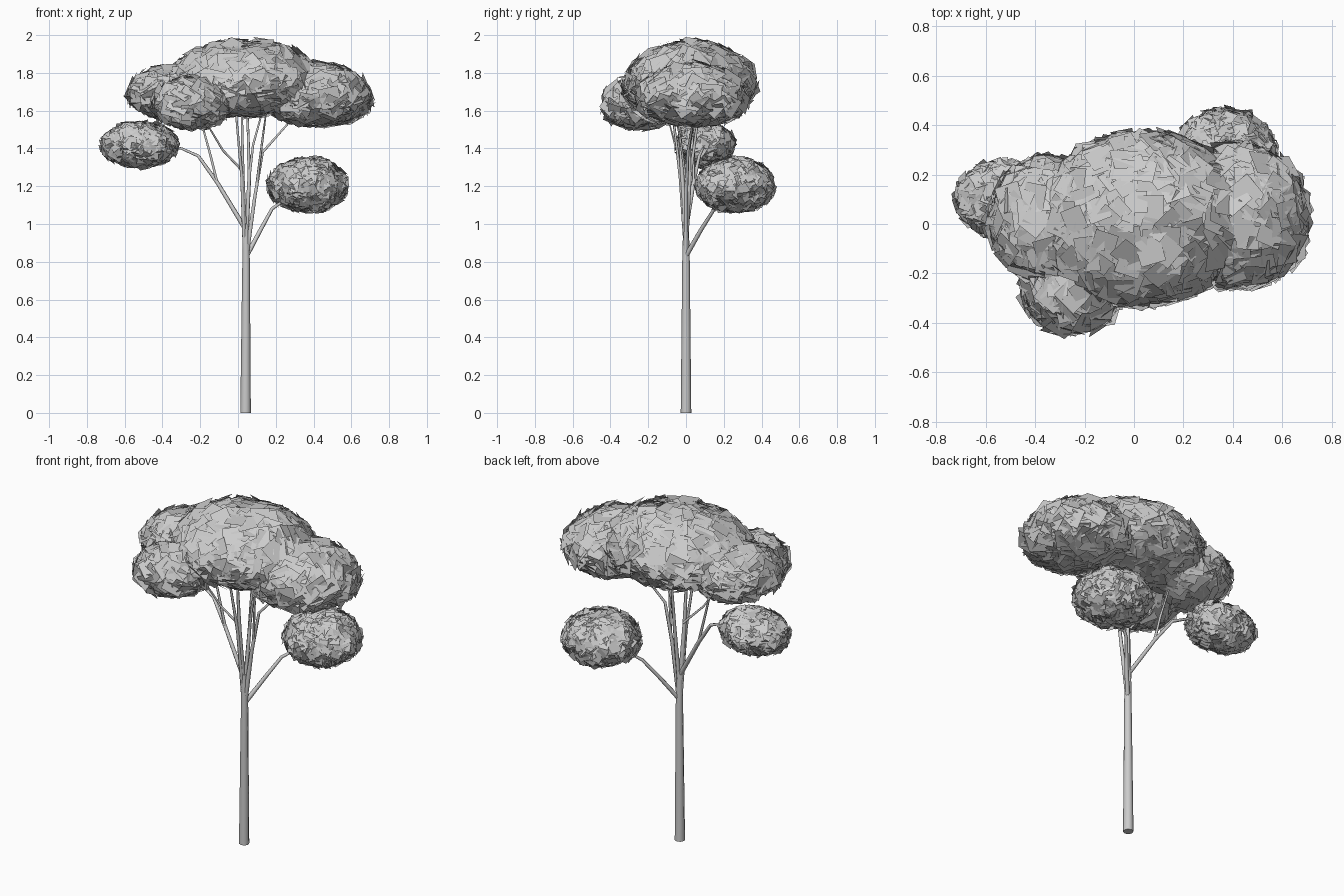
import bpy, math, random
from mathutils import Vector, Matrix

if "Cube" in bpy.data.objects:
    bpy.data.objects.remove(bpy.data.objects["Cube"])

random.seed(4)


def tube(name, pts, bevel_res=1, caps=True):
    """Tapered limb through (x, y, z, radius) points, converted to mesh."""
    cu = bpy.data.curves.new(name, 'CURVE')
    cu.dimensions = '3D'
    cu.bevel_depth = 1.0
    cu.bevel_resolution = bevel_res
    cu.use_fill_caps = caps
    sp = cu.splines.new('POLY')
    sp.points.add(len(pts) - 1)
    for p, (x, y, z, r) in zip(sp.points, pts):
        p.co = (x, y, z, 1)
        p.radius = r
    tmp = bpy.data.objects.new(name + "_path", cu)
    bpy.context.collection.objects.link(tmp)
    me = bpy.data.meshes.new_from_object(tmp.evaluated_get(bpy.context.evaluated_depsgraph_get()))
    bpy.data.objects.remove(tmp)
    ob = bpy.data.objects.new(name, me)
    bpy.context.collection.objects.link(ob)
    for f in me.polygons:
        f.use_smooth = len(f.vertices) == 4
    return ob


def inside(p, lobe):
    c, r, low = lobe
    d = Vector(p) - Vector(c)
    rz = r[2] if d.z > 0 else low
    return (d.x / r[0]) ** 2 + (d.y / r[1]) ** 2 + (d.z / rz) ** 2 < 0.92


def foliage(name, lobes, density, size, tilt):
    """Leaf cards scattered over the outer skin of merged flattened lobes."""
    verts, faces = [], []
    for lobe in lobes:
        c, r, low = lobe
        n = int(density * 4 * math.pi * ((r[0] * r[1] + r[0] * r[2] + r[1] * r[2]) / 3))
        for i in range(n):
            h = 1 - 2 * (i + 0.5) / n
            a = i * math.pi * (3 - math.sqrt(5))
            s = math.sqrt(1 - h * h)
            rz = r[2] if h > 0 else low
            u = Vector((s * math.cos(a), s * math.sin(a), h))
            p = Vector(c) + Vector((u.x * r[0], u.y * r[1], u.z * rz)) * random.uniform(0.94, 1.02)
            if any(inside(p, o) for o in lobes if o is not lobe):
                continue
            nrm = Vector((u.x / r[0], u.y / r[1], u.z / rz)).normalized()
            nrm += Vector([random.uniform(-tilt, tilt) for _ in range(3)])
            rot = nrm.to_track_quat('Z', 'Y').to_matrix() @ Matrix.Rotation(random.uniform(0, 6.28), 3, 'Z')
            k = size * random.uniform(0.8, 1.2) / 2
            b = len(verts)
            verts += [p + rot @ Vector((x * k, y * k, 0)) for x, y in ((-1, -1), (1, -1), (1, 1), (-1, 1))]
            faces.append((b, b + 1, b + 2, b + 3))
    me = bpy.data.meshes.new(name)
    me.from_pydata(verts, [], faces)
    ob = bpy.data.objects.new(name, me)
    bpy.context.collection.objects.link(ob)
    return ob


# Trunk
tube("trunk", [(0.04, 0, 0, 0.028), (0.041, 0, 0.3, 0.025), (0.042, 0, 0.6, 0.022),
               (0.043, 0, 0.8, 0.02), (0.04, 0, 1.0, 0.015)], 2)

# Limbs and twigs
limbs = {
    "left_limb": [(0.035, 0, 0.98, 0.013), (-0.11, 0.04, 1.22, 0.011), (-0.21, 0.07, 1.36, 0.009),
                  (-0.3, 0.09, 1.4, 0.007), (-0.5, 0.1, 1.42, 0.004)],
    "right_limb": [(0.045, 0, 0.83, 0.013), (0.12, 0.08, 0.97, 0.011), (0.18, 0.15, 1.08, 0.009),
                   (0.35, 0.26, 1.2, 0.004)],
    "left_twig": [(-0.11, 0.04, 1.22, 0.008), (-0.15, 0.04, 1.38, 0.007), (-0.2, 0.05, 1.56, 0.005)],
    "centre_limb": [(0.035, 0, 0.95, 0.014), (0.025, -0.02, 1.25, 0.011), (0.02, -0.04, 1.62, 0.006)],
    "back_limb": [(0.042, 0, 0.9, 0.013), (0.06, 0.02, 1.25, 0.01), (0.05, 0.07, 1.6, 0.006)],
    "inner_left_twig": [(0.025, -0.01, 1.28, 0.007), (-0.08, -0.05, 1.39, 0.006), (-0.17, -0.09, 1.54, 0.004)],
    "front_limb": [(0.035, 0, 0.85, 0.011), (0.02, -0.03, 1.25, 0.009), (-0.01, -0.07, 1.58, 0.006)],
    "canopy_right_limb": [(0.048, 0, 0.85, 0.013), (0.09, 0, 1.15, 0.01), (0.13, 0.01, 1.38, 0.008),
                          (0.29, 0.04, 1.56, 0.005)],
    "inner_right_twig": [(0.06, 0.02, 1.25, 0.008), (0.08, 0.02, 1.42, 0.007), (0.13, 0.05, 1.6, 0.005)],
    "front_right_twig": [(0.1, 0, 1.22, 0.007), (0.13, -0.03, 1.45, 0.006), (0.15, -0.06, 1.6, 0.004)],
}
for name, pts in limbs.items():
    tube(name, pts)

# Crown: broad umbrella of large leaf cards
foliage("crown_leaves", [
    ((0.03, 0.02, 1.72), (0.42, 0.35, 0.25), 0.15),
    ((-0.34, 0.02, 1.69), (0.24, 0.25, 0.15), 0.13),
    ((-0.25, -0.24, 1.62), (0.2, 0.2, 0.16), 0.11),
    ((0.42, 0.03, 1.65), (0.28, 0.29, 0.2), 0.13)], 450, 0.095, 0.25)

# Two lower clumps of small leaf cards
foliage("left_leaves", [((-0.52, 0.1, 1.42), (0.2, 0.155, 0.12), 0.12)], 1500, 0.05, 0.4)
foliage("right_leaves", [((0.37, 0.26, 1.2), (0.21, 0.205, 0.15), 0.135)], 1500, 0.05, 0.4)
